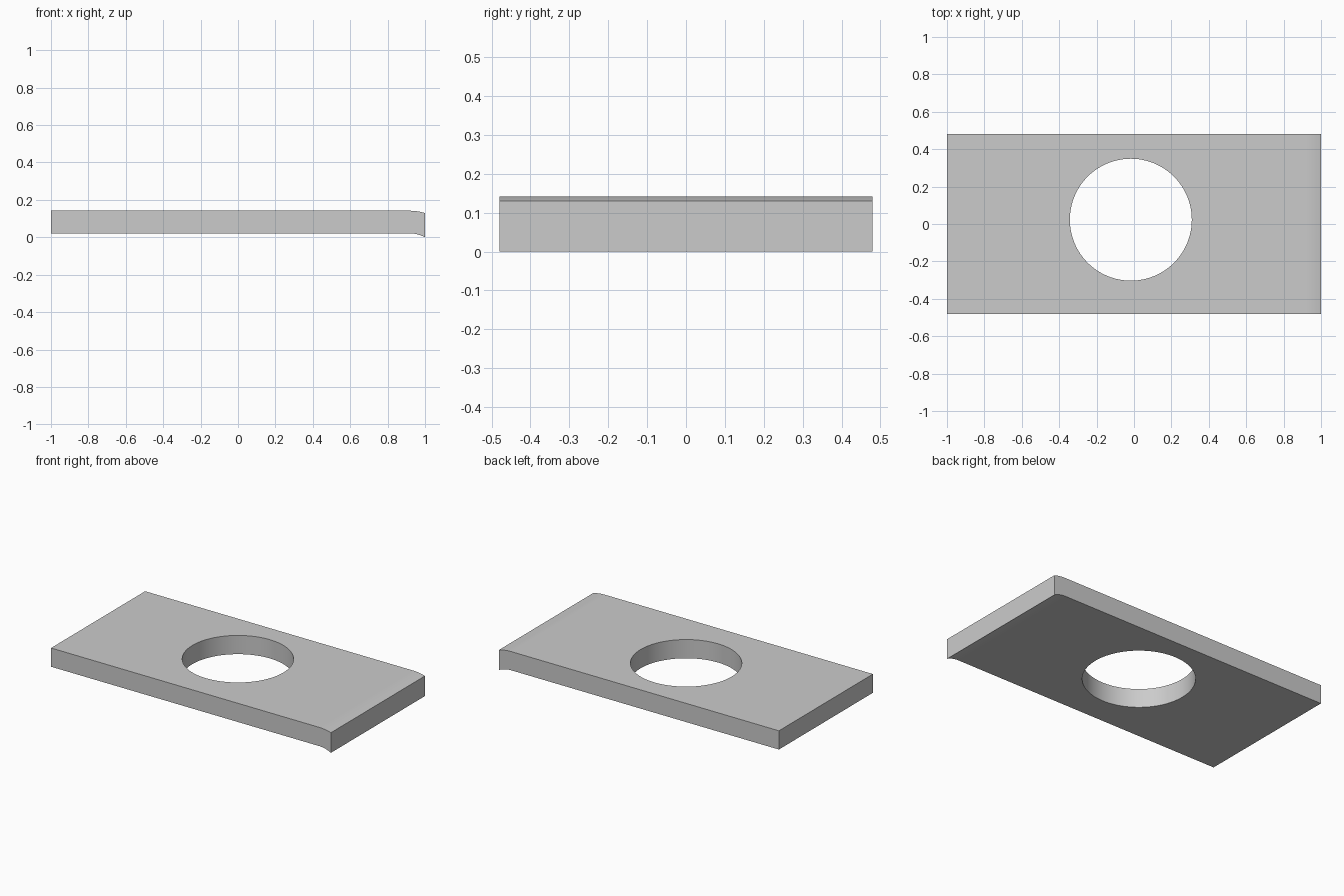
import bpy
import math

cube = bpy.data.objects.get("Cube")
if cube:
    bpy.data.objects.remove(cube, do_unlink=True)

# Dimensions
HALF_LENGTH, HALF_WIDTH = 1.0, 0.48
TOP, THICKNESS = 0.142, 0.121
BEND_LENGTH, INNER_RADIUS = 0.085, 0.18
HOLE_RADIUS, HOLE_X, HOLE_Y = 0.326, -0.017, 0.023
STEPS = 12

grey = bpy.data.materials.new("grey_metal")
grey.use_nodes = True
colour = (0.6, 0.6, 0.6, 1)
grey.diffuse_color = colour
grey.node_tree.nodes["Principled BSDF"].inputs["Base Color"].default_value = colour


def bent_edge(z, radius):
    """Side profile points of a surface that curls down at the +x end."""
    points = []
    for i in range(STEPS + 1):
        d = BEND_LENGTH * i / STEPS
        drop = radius - math.sqrt(radius ** 2 - d ** 2)
        points.append((HALF_LENGTH - BEND_LENGTH + d, z - drop))
    return points


# Plate: side profile extruded across the width
bottom = TOP - THICKNESS
profile = [(-HALF_LENGTH, bottom)] + bent_edge(bottom, INNER_RADIUS)
profile += bent_edge(TOP, INNER_RADIUS + THICKNESS)[::-1] + [(-HALF_LENGTH, TOP)]
n = len(profile)
verts = [(x, y, z) for y in (-HALF_WIDTH, HALF_WIDTH) for x, z in profile]
faces = [tuple(range(n)), tuple(range(2 * n - 1, n - 1, -1))]
faces += [(i, i + n, (i + 1) % n + n, (i + 1) % n) for i in range(n)]
mesh = bpy.data.meshes.new("plate")
mesh.from_pydata(verts, [], faces)
mesh.materials.append(grey)
plate = bpy.data.objects.new("plate", mesh)
bpy.context.collection.objects.link(plate)

# Round hole through the plate
bpy.ops.mesh.primitive_cylinder_add(vertices=96, radius=HOLE_RADIUS, depth=1,
                                    location=(HOLE_X, HOLE_Y, TOP / 2))
cutter = bpy.context.object
cutter.name = "hole_cutter"
cutter.data.materials.append(grey)
cut = plate.modifiers.new("hole", "BOOLEAN")
cut.operation = "DIFFERENCE"
cut.solver = "EXACT"
cut.object = cutter

# Apply the cut, drop the cutter and smooth the curved faces
bpy.ops.object.select_all(action="DESELECT")
plate.select_set(True)
bpy.context.view_layer.objects.active = plate
bpy.ops.object.modifier_apply(modifier=cut.name)
bpy.data.objects.remove(cutter, do_unlink=True)
bpy.ops.object.shade_smooth_by_angle(angle=math.radians(30))
